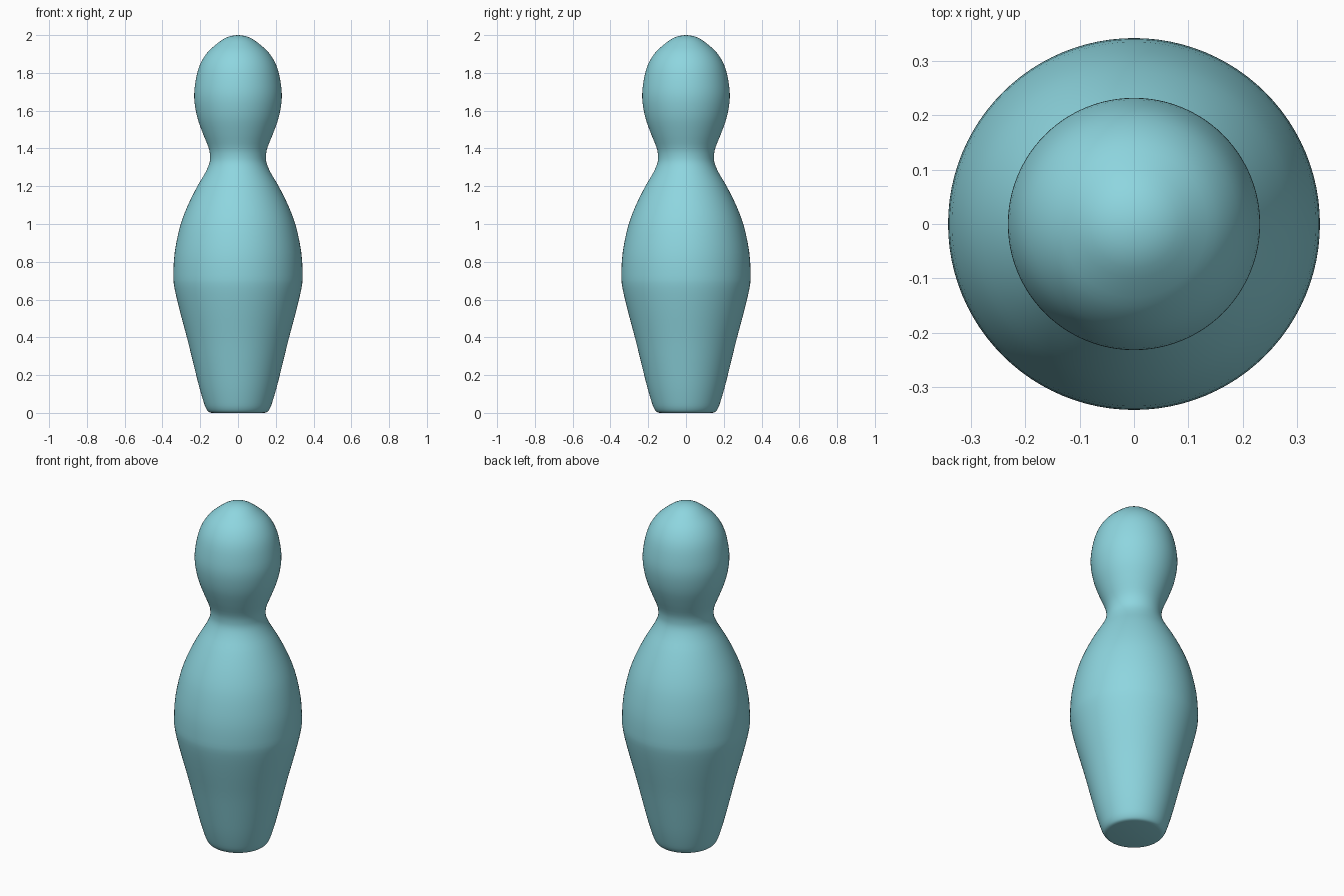
import bpy, bmesh, math
from mathutils import Vector

if "Cube" in bpy.data.objects:
    bpy.data.objects.remove(bpy.data.objects["Cube"])

# Pin silhouette as (radius, height), from base rim to crown
PROFILE = [
    (0.140, 0.000), (0.155, 0.005), (0.168, 0.022), (0.181, 0.055),
    (0.206, 0.140), (0.236, 0.260), (0.268, 0.390), (0.308, 0.540),
    (0.336, 0.660), (0.342, 0.730), (0.335, 0.850), (0.306, 0.990),
    (0.265, 1.100), (0.215, 1.200), (0.174, 1.270), (0.152, 1.320),
    (0.148, 1.360), (0.156, 1.405), (0.186, 1.480), (0.217, 1.570),
    (0.232, 1.670), (0.224, 1.760), (0.203, 1.840), (0.166, 1.903),
    (0.118, 1.949), (0.062, 1.987), (0.000, 2.000),
]
SEGMENTS = 96
STEPS = 3


def smooth_path(points, steps):
    """Catmull-Rom curve through the profile points."""
    p = [Vector(q) for q in points]
    p = [p[0]] + p + [Vector((-p[-2].x, p[-2].y))]
    path = []
    for a, b, c, d in zip(p, p[1:], p[2:], p[3:]):
        for i in range(steps):
            t = i / steps
            path.append(0.5 * (2 * b + (c - a) * t
                               + (2 * a - 5 * b + 4 * c - d) * t * t
                               + (3 * b - a - 3 * c + d) * t ** 3))
    return path


# Lathe the profile around z
bm = bmesh.new()
rings = []
for r, z in smooth_path(PROFILE, STEPS):
    rings.append([bm.verts.new((r * math.cos(math.tau * k / SEGMENTS),
                                r * math.sin(math.tau * k / SEGMENTS), max(z, 0)))
                  for k in range(SEGMENTS)])
for low, high in zip(rings, rings[1:]):
    for k in range(SEGMENTS):
        n = (k + 1) % SEGMENTS
        bm.faces.new((low[k], low[n], high[n], high[k]))

# Crown fan and flat base
tip = bm.verts.new((0, 0, PROFILE[-1][1]))
for k in range(SEGMENTS):
    bm.faces.new((rings[-1][k], rings[-1][(k + 1) % SEGMENTS], tip))
bm.faces.new(rings[0][::-1])

mesh = bpy.data.meshes.new("bowling_pin")
bm.to_mesh(mesh)
bm.free()
pin = bpy.data.objects.new("bowling_pin", mesh)
bpy.context.collection.objects.link(pin)

# Pale cyan finish, smooth body
mat = bpy.data.materials.new("pale_cyan")
mat.diffuse_color = (0.27, 0.67, 0.74, 1)
mat.use_nodes = True
mat.node_tree.nodes["Principled BSDF"].inputs["Base Color"].default_value = mat.diffuse_color
mesh.materials.append(mat)
bpy.context.view_layer.objects.active = pin
pin.select_set(True)
bpy.ops.object.shade_smooth_by_angle(angle=math.radians(40))
